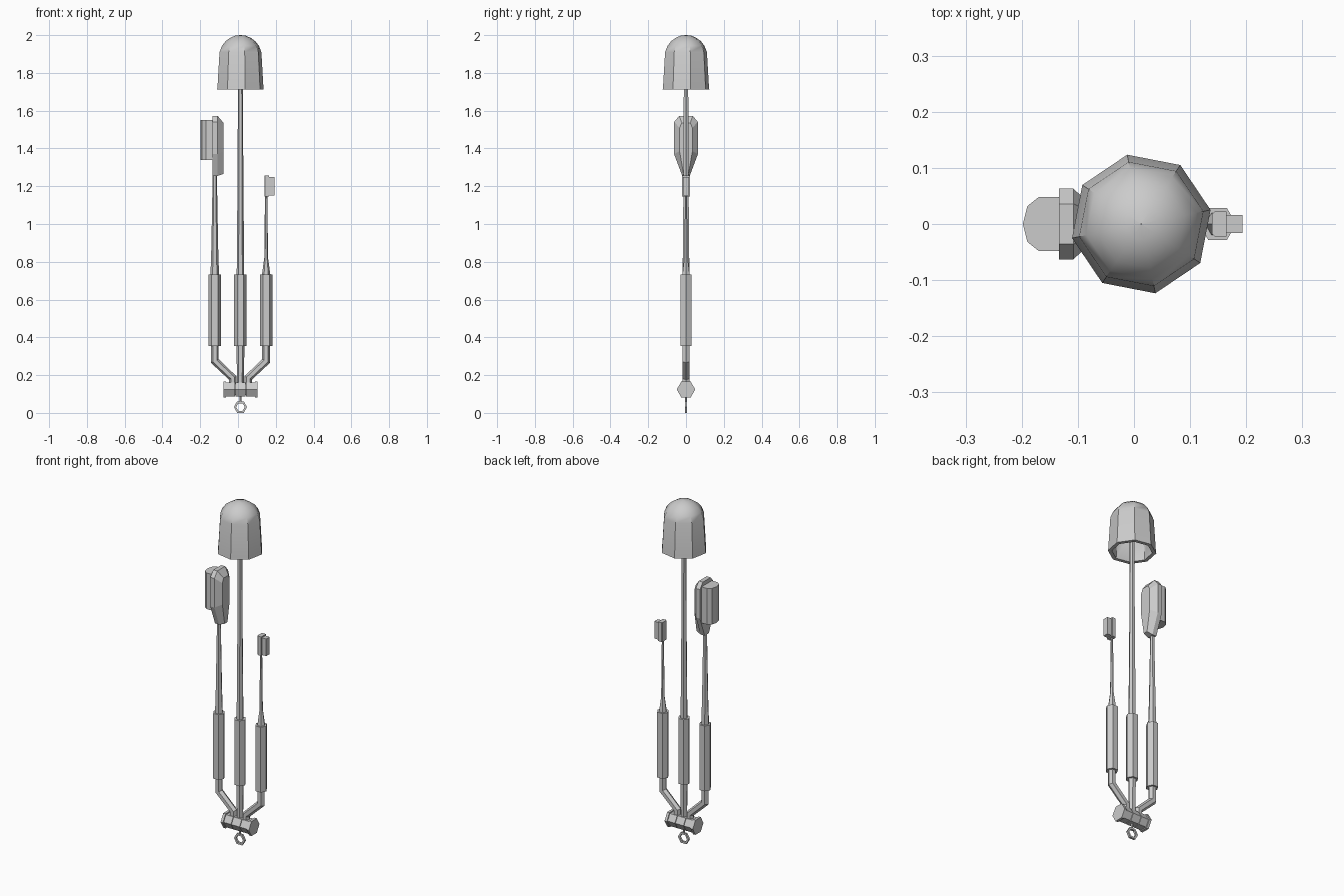
import bpy, bmesh, math
from mathutils import Vector

if "Cube" in bpy.data.objects:
    bpy.data.objects.remove(bpy.data.objects["Cube"])

C = 0.013          # x of the middle tool
SPREAD = 0.136     # distance between tools


def finish(name, bm):
    bmesh.ops.recalc_face_normals(bm, faces=bm.faces)
    me = bpy.data.meshes.new(name)
    bm.to_mesh(me)
    bm.free()
    ob = bpy.data.objects.new(name, me)
    bpy.context.collection.objects.link(ob)
    return ob


def skin(name, rings, closed=False):
    """Bridge a list of equal-length point loops, capping the ends."""
    bm = bmesh.new()
    vs = [[bm.verts.new(p) for p in ring] for ring in rings]
    n = len(vs[0])
    pairs = list(zip(vs, vs[1:])) + ([(vs[-1], vs[0])] if closed else [])
    for a, b in pairs:
        for i in range(n):
            j = (i + 1) % n
            bm.faces.new((a[i], a[j], b[j], b[i]))
    if not closed:
        bm.faces.new(vs[0])
        bm.faces.new(vs[-1])
    return finish(name, bm)


def tube(name, path, n=6):
    """Six-sided tube in the xz plane through (x, z, radius), mitred at bends."""
    pts = [Vector((x, 0, z)) for x, z, r in path]
    rings = []
    for i, p in enumerate(pts):
        d0 = (p - pts[i - 1]).normalized() if i else None
        d1 = (pts[i + 1] - p).normalized() if i < len(pts) - 1 else None
        t = ((d0 or d1) + (d1 or d0)).normalized()
        u = Vector((t.z, 0, -t.x)) / t.dot(d0 or d1)
        r = path[i][2]
        rings.append([p + u * r * math.cos(2 * math.pi * k / n)
                      + Vector((0, r * math.sin(2 * math.pi * k / n), 0)) for k in range(n)])
    return skin(name, rings)


def barrel(name, x0, x1, r, z=0.124):
    """Hexagonal barrel along x."""
    hexa = [(r * math.cos(k * math.pi / 3), z + r * math.sin(k * math.pi / 3)) for k in range(6)]
    return skin(name, [[(C + x, y, zz) for y, zz in hexa] for x in (x0, x1)])


# Hinge barrel: end flanges and three knuckles
for side, s in (("left", -1), ("right", 1)):
    barrel("hinge_flange_" + side, s * 0.076, s * 0.091, 0.049)
    barrel("hinge_knuckle_" + side, s * 0.029, s * 0.076, 0.042)
barrel("hinge_knuckle_middle", -0.026, 0.026, 0.042)
barrel("hinge_pin", -0.08, 0.08, 0.034)

# Hanging ring
rings = []
for k in range(6):
    a = k * math.pi / 3
    rings.append([(C + (0.029 + o) * math.cos(a), y, 0.031 + (0.029 + o) * math.sin(a))
                  for o, y in ((-0.006, -0.006), (0.006, -0.006), (0.006, 0.006), (-0.006, 0.006))])
skin("hanging_ring", rings, closed=True)
tube("ring_stem", [(C, 0.054, 0.006), (C, 0.09, 0.006)])

# Handles and the necks that join them to the hinge
for side, s in (("left", -1), ("middle", 0), ("right", 1)):
    x = C + s * SPREAD
    tube("handle_" + side, [(x, 0.353, 0.033), (x, 0.733, 0.033)])
    if s:
        xb = C + s * 0.041
        tube("neck_" + side, [(xb, 0.14, 0.02), (xb, 0.185, 0.02), (x, 0.275, 0.021), (x, 0.36, 0.021)])
    else:
        tube("neck_middle", [(x, 0.14, 0.018), (x, 0.36, 0.021)])

# Shafts
L, R = C - SPREAD, C + SPREAD
tube("shaft_middle", [(C, 0.72, 0.02), (C, 1.3, 0.015), (C, 1.9, 0.013)])
tube("shaft_left", [(L, 0.72, 0.023), (L, 0.88, 0.018), (L, 1.27, 0.011)])
tube("shaft_right", [(R, 0.72, 0.024), (R, 0.82, 0.010), (R, 1.17, 0.006)])

# Hollow bell head on the middle shaft
profile = [(0.105, 1.712), (0.126, 1.712), (0.124, 1.725), (0.113, 1.91), (0.1, 1.943), (0.08, 1.968),
           (0.055, 1.986), (0.028, 1.997), (0.0005, 2.0),
           (0.0005, 1.96), (0.06, 1.94), (0.096, 1.89)]
bell = skin("bell_head", [[(C + r * math.cos(math.radians(11.5 + 45 * k)),
                            r * math.sin(math.radians(11.5 + 45 * k)), z) for k in range(8)]
                          for r, z in profile], closed=True)
bpy.context.view_layer.objects.active = bell
bell.select_set(True)
bpy.ops.object.shade_smooth_by_angle(angle=math.radians(38))

# Large brush: chamfered paddle with a rounded bristle block
half = [(0.02, 1.255), (0.063, 1.37), (0.063, 1.54), (0.036, 1.573)]
back = [(0.013, 1.265), (0.034, 1.385), (0.034, 1.51), (0.022, 1.535)]


def mirrored(h):
    return h + [(-y, z) for y, z in reversed(h)]


skin("large_brush_paddle", [[(x, y, z) for y, z in mirrored(h)]
                            for x, h in ((-0.134, half), (-0.108, half), (-0.077, back))])
arc = [(-0.13, -0.048), (-0.17, -0.048), (-0.19, -0.032), (-0.198, 0),
       (-0.19, 0.032), (-0.17, 0.048), (-0.13, 0.048)]
skin("large_brush_bristles", [[(x, y, z) for x, y in arc] for z in (1.34, 1.55)])


# Small brush: back plate and bristle block
def box(name, x0, x1, y, z0, z1, bevel):
    c = bevel
    out = [(x0 + c, -y), (x1, -y), (x1, y), (x0 + c, y), (x0, y - c), (x0, -y + c)]
    return skin(name, [[(a, b, z) for a, b in out] for z in (z0, z1)])


box("small_brush_plate", 0.139, 0.165, 0.022, 1.145, 1.257, 0.005)
box("small_brush_bristles", 0.16, 0.193, 0.016, 1.15, 1.25, 0.001)
